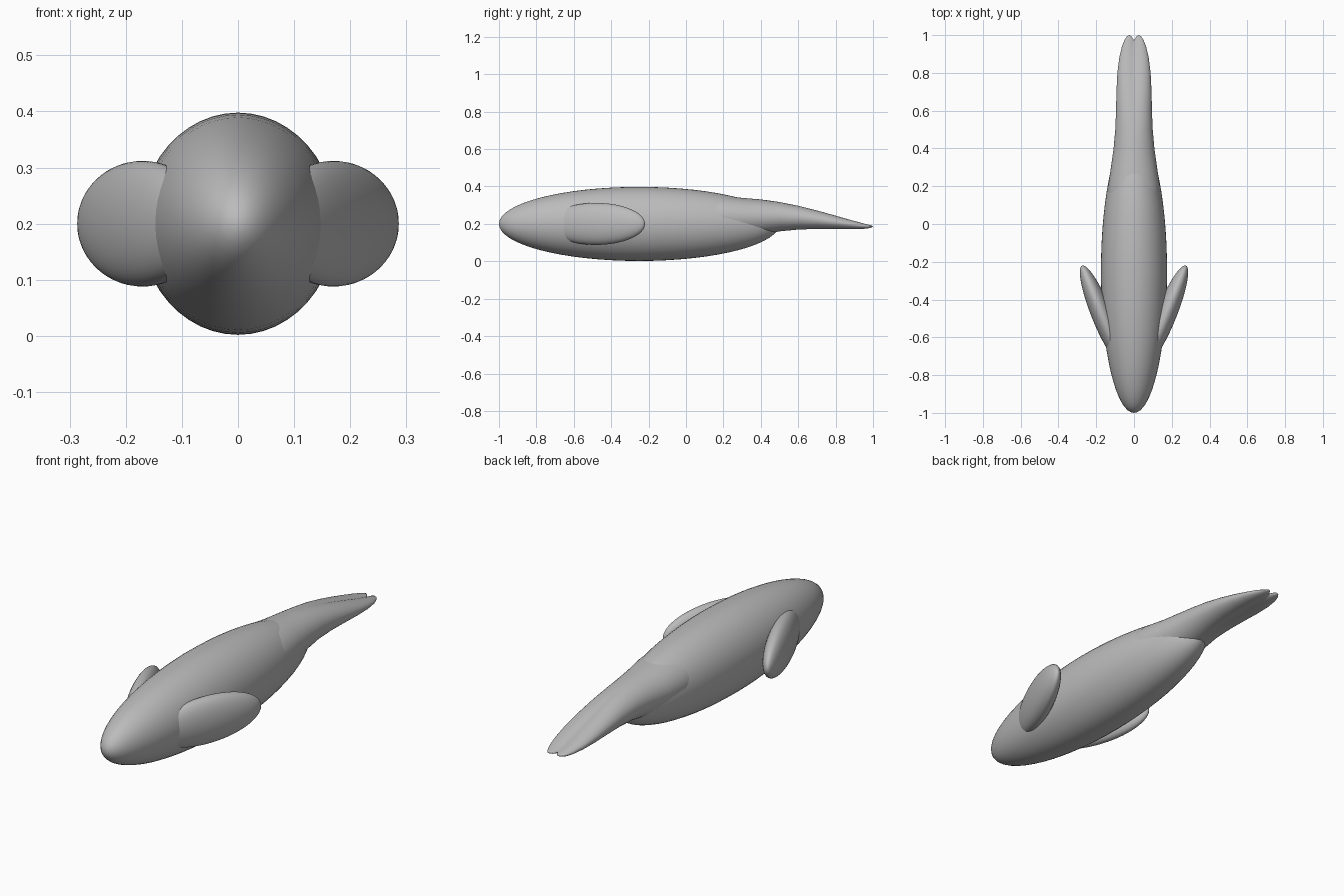
import bpy, bmesh, math
from mathutils import Matrix

if "Cube" in bpy.data.objects:
    bpy.data.objects.remove(bpy.data.objects["Cube"])

grey = bpy.data.materials.new("seal grey")
grey.diffuse_color = (0.5, 0.5, 0.5, 1)
grey.use_nodes = True
grey.node_tree.nodes["Principled BSDF"].inputs["Base Color"].default_value = grey.diffuse_color


def finish(name, bm):
    bmesh.ops.recalc_face_normals(bm, faces=bm.faces)
    me = bpy.data.meshes.new(name)
    bm.to_mesh(me)
    bm.free()
    me.materials.append(grey)
    for p in me.polygons:
        p.use_smooth = True
    ob = bpy.data.objects.new(name, me)
    bpy.context.collection.objects.link(ob)
    return ob


def ellipsoid(name, centre, radii, turn=0.0):
    # poles lie along the long (y) axis
    bm = bmesh.new()
    m = (Matrix.Translation(centre) @ Matrix.Rotation(turn, 4, 'Z')
         @ Matrix.Diagonal((*radii, 1)) @ Matrix.Rotation(math.pi / 2, 4, 'X'))
    bmesh.ops.create_uvsphere(bm, u_segments=48, v_segments=32, radius=1, matrix=m)
    return finish(name, bm)


# Body and side flippers
ellipsoid("body", (0, -0.25, 0.2), (0.175, 0.75, 0.198))
for side, name in ((1, "right_flipper"), (-1, "left_flipper")):
    ellipsoid(name, (side * 0.17, -0.48, 0.2), (0.055, 0.28, 0.112),
              -side * math.radians(22))

# Tail: stations of y, half width, bottom z, top z
stations = [(0.0, 0.13, 0.12, 0.345), (0.12, 0.138, 0.12, 0.353),
            (0.2, 0.137, 0.125, 0.352), (0.3, 0.122, 0.13, 0.339),
            (0.4, 0.108, 0.142, 0.331), (0.5, 0.099, 0.157, 0.32),
            (0.6, 0.095, 0.163, 0.304), (0.7, 0.093, 0.165, 0.28),
            (0.8, 0.088, 0.165, 0.252), (0.88, 0.078, 0.166, 0.228),
            (0.94, 0.064, 0.168, 0.211), (0.975, 0.05, 0.172, 0.2),
            (0.993, 0.038, 0.178, 0.194), (1.0, 0.026, 0.184, 0.19)]
N = 48
bm = bmesh.new()
rings = []
for y, w, lo, hi in stations:
    t = max(0, (y - 0.45) / 0.55)
    ring = []
    for i in range(N):
        a = 2 * math.pi * i / N
        c, s = math.cos(a), math.sin(a)
        mid = (1 - abs(c)) ** 2
        groove = 1 - 0.45 * t * mid       # groove between the two hind flippers
        notch = 0.03 * t ** 6 * mid       # split tip
        ring.append(bm.verts.new((w * c, y - notch,
                                  (lo + hi) / 2 + (hi - lo) / 2 * s * groove)))
    rings.append(ring)
for r0, r1 in zip(rings, rings[1:]):
    for i in range(N):
        j = (i + 1) % N
        bm.faces.new((r0[i], r0[j], r1[j], r1[i]))
bm.faces.new(rings[0])
# strip cap over the notched tip
tip = rings[-1]
for i in range(N // 2):
    quad = [tip[i], tip[i + 1], tip[(N - i - 1) % N], tip[(N - i) % N]]
    quad = list(dict.fromkeys(quad))
    if len(quad) > 2:
        bm.faces.new(quad)
finish("tail", bm)
